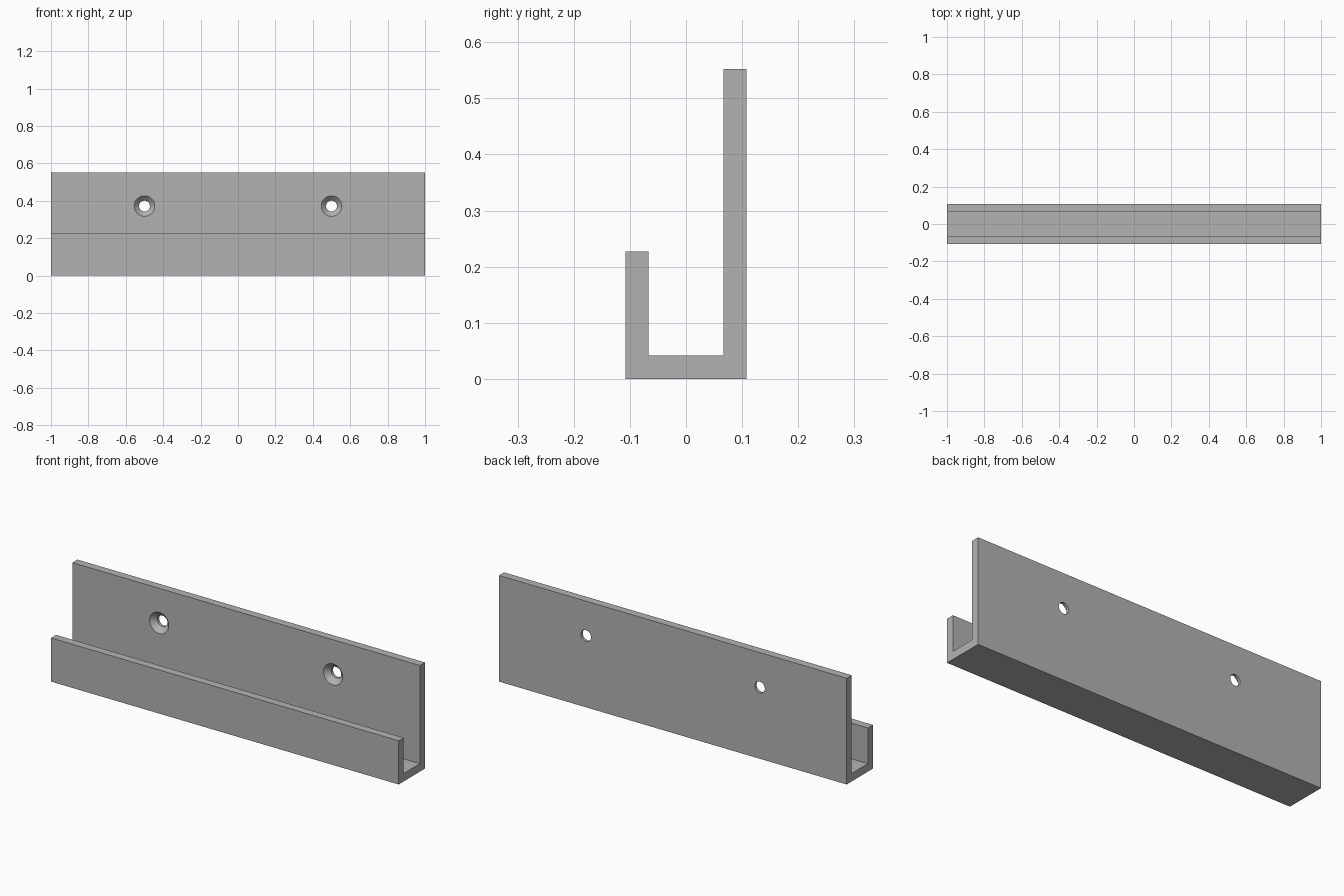
import bpy, bmesh, math
from mathutils import Matrix, Vector

cube = bpy.data.objects.get("Cube")
if cube:
    bpy.data.objects.remove(cube, do_unlink=True)

LENGTH, HALF_DEPTH, HEIGHT = 2.0, 0.108, 0.552
WALL, LIP = 0.0415, 0.227
HOLE_X, HOLE_Z, HOLE_R, SINK_R = 0.5, 0.372, 0.029, 0.055

grey = bpy.data.materials.new("plain grey")
grey.use_nodes = True
colour = (0.45, 0.45, 0.45, 1)
grey.diffuse_color = colour
grey.node_tree.nodes["Principled BSDF"].inputs["Base Color"].default_value = colour


def add_object(name, bm):
    bmesh.ops.recalc_face_normals(bm, faces=bm.faces)
    mesh = bpy.data.meshes.new(name)
    bm.to_mesh(mesh)
    bm.free()
    mesh.materials.append(grey)
    obj = bpy.data.objects.new(name, mesh)
    bpy.context.collection.objects.link(obj)
    return obj


# J-shaped channel: one profile extruded along x
inner = HALF_DEPTH - WALL
profile = [(-HALF_DEPTH, 0), (HALF_DEPTH, 0), (HALF_DEPTH, HEIGHT), (inner, HEIGHT),
           (inner, WALL), (-inner, WALL), (-inner, LIP), (-HALF_DEPTH, LIP)]
bm = bmesh.new()
face = bm.faces.new([bm.verts.new((-LENGTH / 2, y, z)) for y, z in profile])
extruded = bmesh.ops.extrude_face_region(bm, geom=[face])["geom"]
bmesh.ops.translate(bm, vec=(LENGTH, 0, 0),
                    verts=[v for v in extruded if isinstance(v, bmesh.types.BMVert)])
rail = add_object("wall_rail", bm)

# Countersunk screw holes: lathed cutter, mirrored in x
over = 0.01
sink_end = inner + SINK_R - HOLE_R
section = [(0, inner - over), (SINK_R + over, inner - over),
           (HOLE_R, sink_end), (HOLE_R, HALF_DEPTH + over), (0, HALF_DEPTH + over)]
for side in (-1, 1):
    bm = bmesh.new()
    verts = [bm.verts.new((r, y, 0)) for r, y in section]
    edges = [bm.edges.new(pair) for pair in zip(verts, verts[1:])]
    bmesh.ops.spin(bm, geom=verts + edges, cent=(0, 0, 0), axis=(0, 1, 0),
                   angle=math.tau, steps=48)
    bmesh.ops.remove_doubles(bm, verts=bm.verts, dist=0.0001)
    bmesh.ops.transform(bm, verts=bm.verts,
                        matrix=Matrix.Translation(Vector((side * HOLE_X, 0, HOLE_Z))))
    cutter = add_object("screw_hole_cutter", bm)
    cutter.hide_render = True

    bpy.context.view_layer.objects.active = rail
    cut = rail.modifiers.new("screw hole", "BOOLEAN")
    cut.operation = "DIFFERENCE"
    cut.solver = "EXACT"
    cut.object = cutter
    bpy.ops.object.modifier_apply(modifier=cut.name)
    bpy.data.objects.remove(cutter, do_unlink=True)

# Smooth hole walls, crisp edges elsewhere
bpy.ops.object.select_all(action="DESELECT")
rail.select_set(True)
bpy.context.view_layer.objects.active = rail
bpy.ops.object.shade_smooth_by_angle(angle=math.radians(30))
